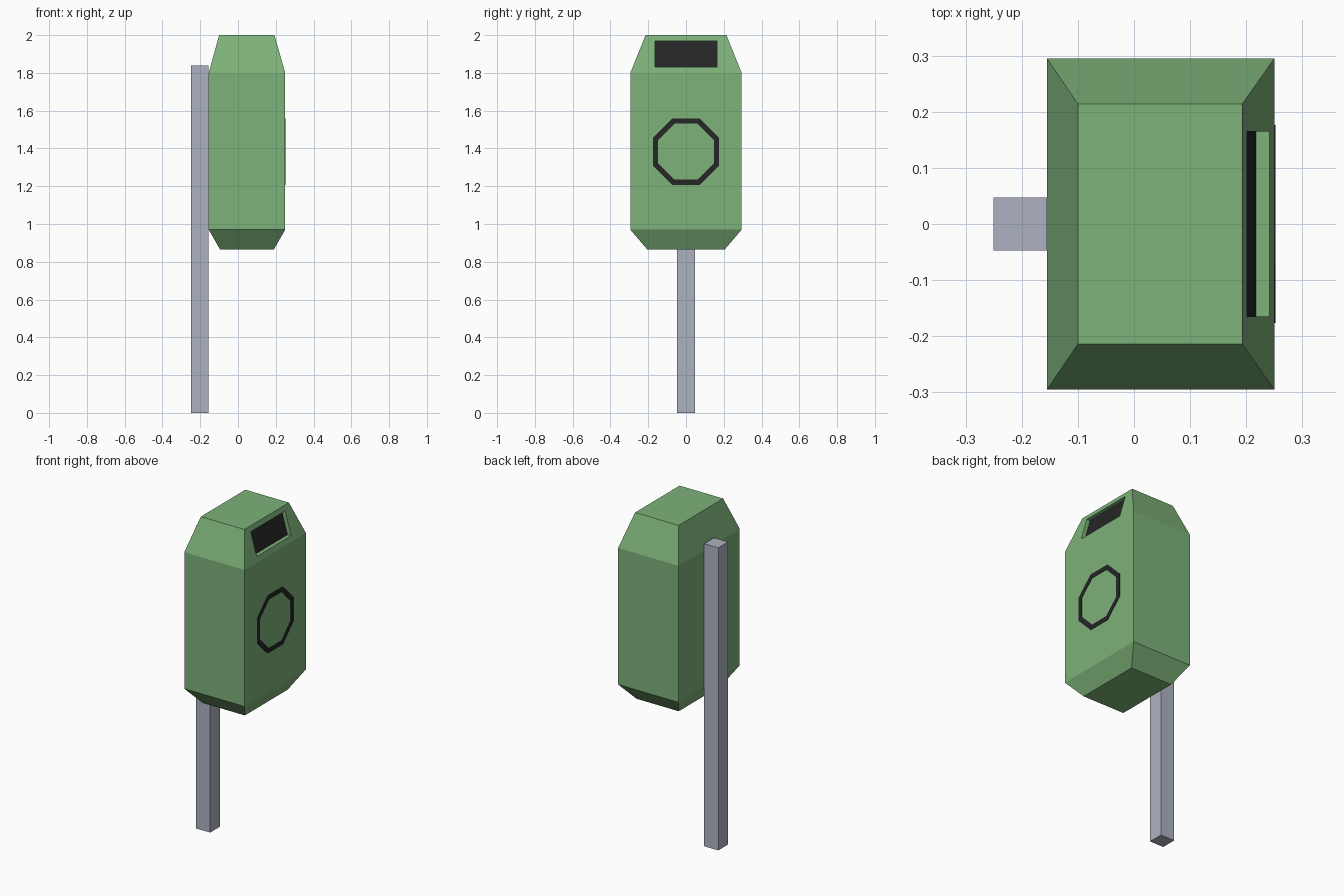
import bpy, bmesh, math

if "Cube" in bpy.data.objects:
    bpy.data.objects.remove(bpy.data.objects["Cube"])


def material(name, rgb):
    m = bpy.data.materials.new(name)
    m.diffuse_color = (*rgb, 1)
    m.use_nodes = True
    m.node_tree.nodes["Principled BSDF"].inputs["Base Color"].default_value = m.diffuse_color
    return m


GREEN = material("green paint", (0.205, 0.445, 0.19))
DARK = material("dark trim", (0.019, 0.019, 0.02))
GREY = material("grey metal", (0.42, 0.45, 0.54))


def finish(name, bm, *mats):
    bmesh.ops.recalc_face_normals(bm, faces=bm.faces)
    me = bpy.data.meshes.new(name)
    bm.to_mesh(me)
    bm.free()
    for m in mats:
        me.materials.append(m)
    ob = bpy.data.objects.new(name, me)
    bpy.context.collection.objects.link(ob)
    return ob


def rect(bm, x0, x1, w, z):
    """Horizontal rectangle of vertices; sides 0..3 are -y, +x, +y, -x."""
    return [bm.verts.new(p) for p in
            ((x0, -w, z), (x1, -w, z), (x1, w, z), (x0, w, z))]


def bridge(bm, a, b, skip=()):
    n = len(a)
    for i in range(n):
        if i not in skip:
            j = (i + 1) % n
            bm.faces.new((a[i], a[j], b[j], b[i]))


# Post
bm = bmesh.new()
low, high = rect(bm, -0.25, -0.155, 0.047, 0), rect(bm, -0.25, -0.155, 0.047, 1.84)
bridge(bm, low, high)
bm.faces.new(low)
bm.faces.new(high)
finish("post", bm, GREY)

# Body with tapered top and bottom
bm = bmesh.new()
rings = [rect(bm, *r) for r in ((-0.095, 0.19, 0.205, 0.865),
                                (-0.155, 0.25, 0.295, 0.97),
                                (-0.155, 0.25, 0.295, 1.80),
                                (-0.10, 0.193, 0.214, 2.0))]
bridge(bm, rings[0], rings[1])
bridge(bm, rings[1], rings[2])
bridge(bm, rings[2], rings[3], skip=(1,))
bm.faces.new(rings[0])
bm.faces.new(rings[3])


# Recessed dark slot in the sloping face
def slot_loop(depth):
    return [bm.verts.new((0.25 - 0.285 * (z - 1.8) - depth, y, z))
            for y, z in ((-0.165, 1.83), (0.165, 1.83), (0.165, 1.97), (-0.165, 1.97))]


outer = [rings[2][1], rings[2][2], rings[3][2], rings[3][1]]
rim, back = slot_loop(0), slot_loop(0.024)
bridge(bm, outer, rim)
bridge(bm, rim, back)
bm.faces.new(back).material_index = 1
finish("bin_body", bm, GREEN, DARK)

# Octagonal ring plate on the front panel
bm = bmesh.new()


def octagon(apothem, x):
    r = apothem / math.cos(math.pi / 8)
    return [bm.verts.new((x, r * math.cos(a), 1.383 + r * math.sin(a)))
            for a in (math.pi / 8 + i * math.pi / 4 for i in range(8))]


loops = [octagon(0.176, 0.249), octagon(0.176, 0.252),
         octagon(0.148, 0.252), octagon(0.148, 0.249)]
for i in range(4):
    bridge(bm, loops[i], loops[(i + 1) % 4])
finish("octagon_ring", bm, DARK)
